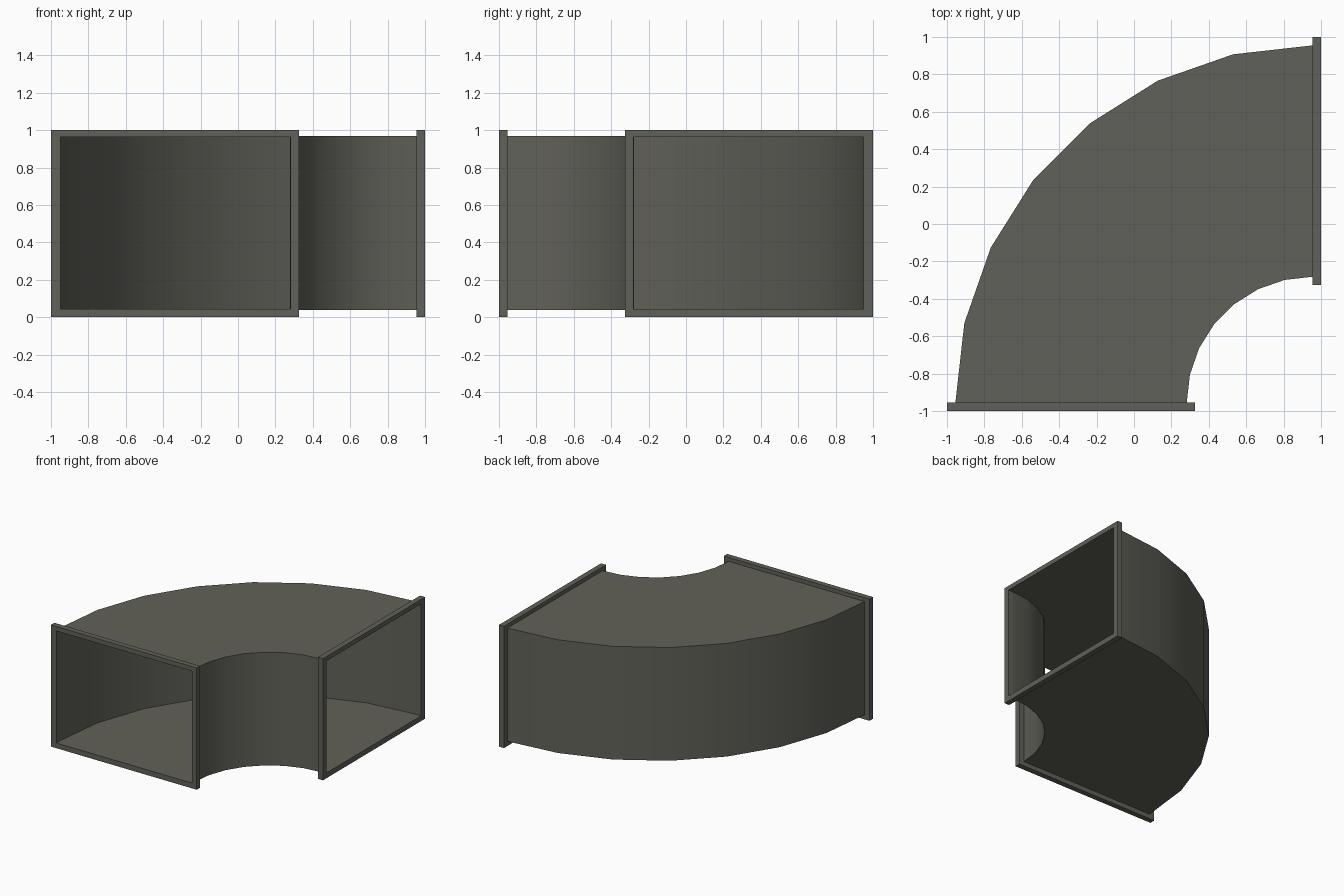
import bpy, bmesh, math
from mathutils import Matrix

cube = bpy.data.objects.get("Cube")
if cube:
    bpy.data.objects.remove(cube, do_unlink=True)

# Single painted metal colour
COLOR = (0.12, 0.12, 0.10, 1.0)
metal = bpy.data.materials.new("dark grey metal")
metal.use_nodes = True
metal.diffuse_color = COLOR
metal.node_tree.nodes["Principled BSDF"].inputs["Base Color"].default_value = COLOR

CENTRE = 0.955      # bend centre is at (CENTRE, -CENTRE)
SEGMENTS = 7


def finish(bm, name):
    bmesh.ops.recalc_face_normals(bm, faces=bm.faces)
    mesh = bpy.data.meshes.new(name)
    bm.to_mesh(mesh)
    bm.free()
    mesh.materials.append(metal)
    obj = bpy.data.objects.new(name, mesh)
    bpy.context.collection.objects.link(obj)
    return obj


def rectangle(a0, a1, z0, z1):
    return [(a0, z0), (a1, z0), (a1, z1), (a0, z1)]


def bridge(bm, loop_a, loop_b):
    n = len(loop_a)
    for i in range(n):
        j = (i + 1) % n
        bm.faces.new((loop_a[i], loop_a[j], loop_b[j], loop_b[i]))


def sweep_shell(name, section, inward):
    """Sweep a (radius, z) section a quarter turn round the bend centre."""
    bm = bmesh.new()
    rings = []
    for i in range(SEGMENTS + 1):
        t = math.pi / 2 * i / SEGMENTS
        rings.append([bm.verts.new((CENTRE - r * math.cos(t),
                                    -CENTRE + r * math.sin(t), z))
                      for r, z in section])
    for a, b in zip(rings, rings[1:]):
        bridge(bm, a, b)
    obj = finish(bm, name)
    # Make the shell face away from, or towards, the air passage
    top = max(obj.data.polygons, key=lambda p: p.center.z)
    if (top.normal.z < 0) != inward:
        obj.data.flip_normals()
    bpy.ops.object.select_all(action='DESELECT')
    obj.select_set(True)
    bpy.context.view_layer.objects.active = obj
    bpy.ops.object.shade_smooth_by_angle(angle=math.radians(30))
    return obj


def flange(name, matrix):
    """Rectangular frame with an open middle."""
    bm = bmesh.new()
    outer = rectangle(-1, 0.325, 0, 1)
    inner = rectangle(-0.95, 0.28, 0.043, 0.963)
    loops = [[bm.verts.new((x, y, z)) for x, z in rect]
             for rect, y in ((outer, -1), (outer, -0.955),
                             (inner, -0.955), (inner, -1))]
    for a, b in zip(loops, loops[1:] + loops[:1]):
        bridge(bm, a, b)
    bmesh.ops.transform(bm, matrix=matrix, verts=bm.verts)
    return finish(bm, name)


# Curved duct: thin sheet with an outer and an inner skin
sweep_shell("duct_outer_skin", rectangle(0.673, 1.91, 0.038, 0.968), False)
sweep_shell("duct_inner_skin", rectangle(0.677, 1.906, 0.043, 0.963), True)

# End flanges, the second mirrored across the diagonal of the bend
flange("front_flange", Matrix.Identity(4))
flange("left_flange", Matrix(((0, -1, 0, 0), (-1, 0, 0, 0),
                              (0, 0, 1, 0), (0, 0, 0, 1))))
